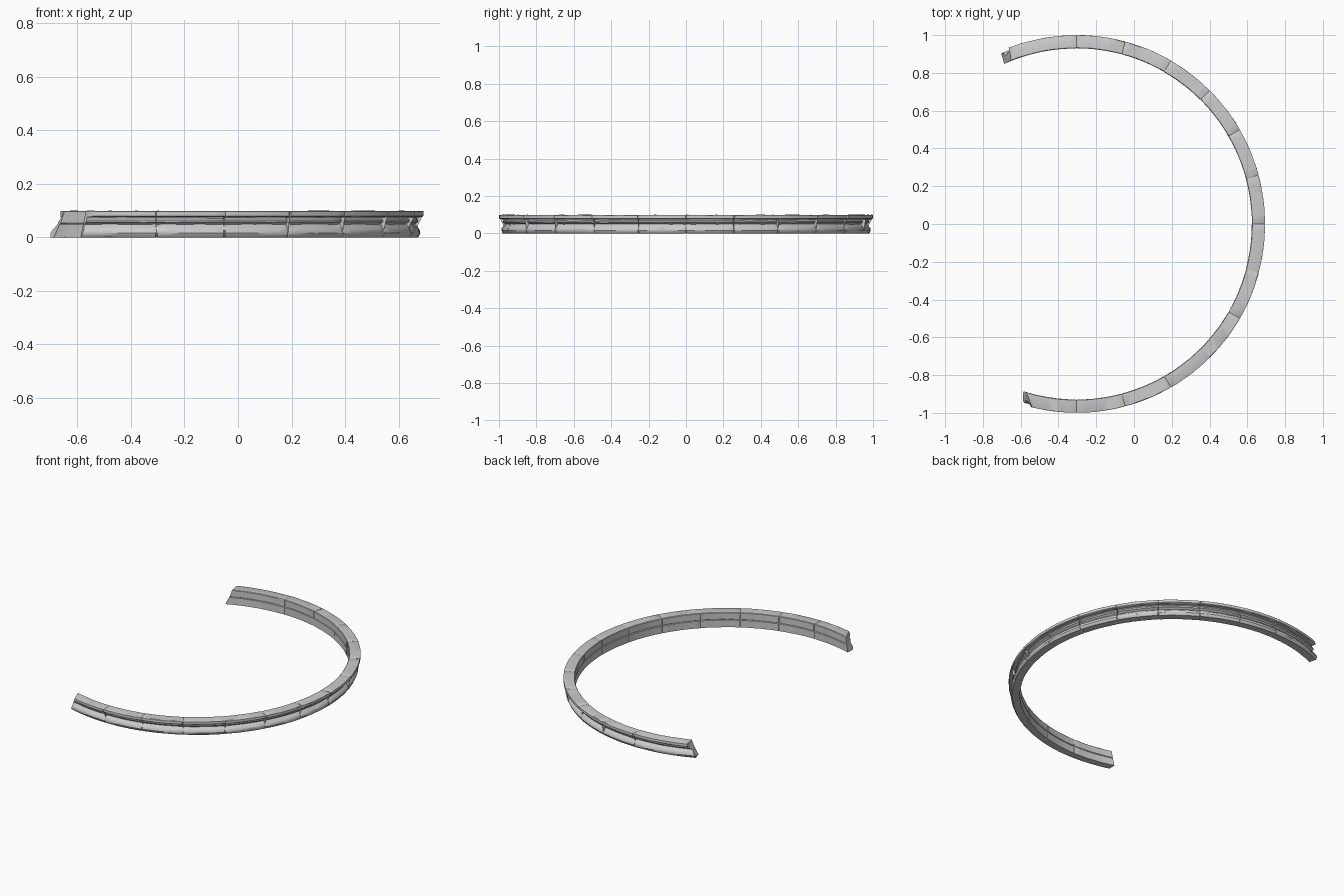
import bpy, bmesh, math, random

if "Cube" in bpy.data.objects:
    bpy.data.objects.remove(bpy.data.objects["Cube"])

random.seed(4)
CX = -0.305

# moulding section (radius, height): top slab, fillet, groove, rounded base, inner wall
PROFILE = [(0.930, 0.0), (0.978, 0.0), (0.983, 0.006), (0.987, 0.016), (0.985, 0.027),
           (0.978, 0.037), (0.968, 0.044), (0.965, 0.049), (0.970, 0.053), (0.978, 0.057),
           (0.980, 0.065), (0.974, 0.072), (0.975, 0.076), (0.996, 0.077), (0.9995, 0.080),
           (0.9995, 0.097), (0.996, 0.099), (0.933, 0.099), (0.930, 0.096),
           (0.930, 0.054), (0.934, 0.051), (0.930, 0.048)]
MR = sum(p[0] for p in PROFILE) / len(PROFILE)
MZ = sum(p[1] for p in PROFILE) / len(PROFILE)


def plain(angle):
    return lambda r, z: angle


def lower_break(r, z):
    # broken face leaning outward towards the base and the core
    t = (r - 0.93) / 0.07
    return -107.6 + 2.8 * (z / 0.1) * (0.4 + 0.6 * t) + 1.5 * t * t


def upper_break(r, z):
    t = (r - 0.93) / 0.07
    return 114.3 - 2.6 * max(0, min(1, (z - 0.015) / 0.06)) - 0.7 * t


def stone(name, start, end, cap_start=True, cap_end=True):
    """One curved stone; chamfered at its joints, slanted at a break."""
    bm = bmesh.new()
    span = end(MR, MZ) - start(MR, MZ)
    n = max(6, round(span / 2.5))
    chip = 0.22 / span
    ts = [0, chip] + [i / n for i in range(1, n)] + [1 - chip, 1]
    rings = []
    shift = random.uniform(-0.001, 0.0005)
    for k, t in enumerate(ts):
        inset = (k == 0 and cap_start) or (k == len(ts) - 1 and cap_end)
        ring = []
        for r, z in PROFILE:
            a0, a1 = start(r, z), end(r, z)
            a = math.radians(a0 + (a1 - a0) * t)
            if inset:
                r += 0.0025 if r < MR else -0.0025
                z += 0.0015 if z < MZ else -0.0015
            r += shift + random.uniform(-0.0008, 0.0005)
            z += random.uniform(-0.0006, 0.0006)
            z = min(0.1, max(0, z))
            ring.append(bm.verts.new((CX + r * math.cos(a), r * math.sin(a), z)))
        rings.append(ring)
    m = len(PROFILE)
    for a, b in zip(rings, rings[1:]):
        for i in range(m):
            j = (i + 1) % m
            bm.faces.new((a[i], a[j], b[j], b[i]))
    caps = [bm.faces.new(rings[0]), bm.faces.new(rings[-1])]
    bmesh.ops.triangulate(bm, faces=caps)
    bmesh.ops.recalc_face_normals(bm, faces=bm.faces)
    me = bpy.data.meshes.new(name)
    bm.to_mesh(me)
    bm.free()
    ob = bpy.data.objects.new(name, me)
    bpy.context.collection.objects.link(ob)
    ob.select_set(True)
    bpy.context.view_layer.objects.active = ob


# broken end stones
stone("broken_stone_front", lower_break, plain(-90), cap_start=False)
stone("broken_stone_back", plain(90), upper_break, cap_end=False)

# whole stones around the arc
for i in range(12):
    a = -90 + 15 * i
    stone(f"ring_stone_{i + 1}", plain(a), plain(a + 15))

bpy.ops.object.shade_smooth_by_angle(angle=math.radians(30))
